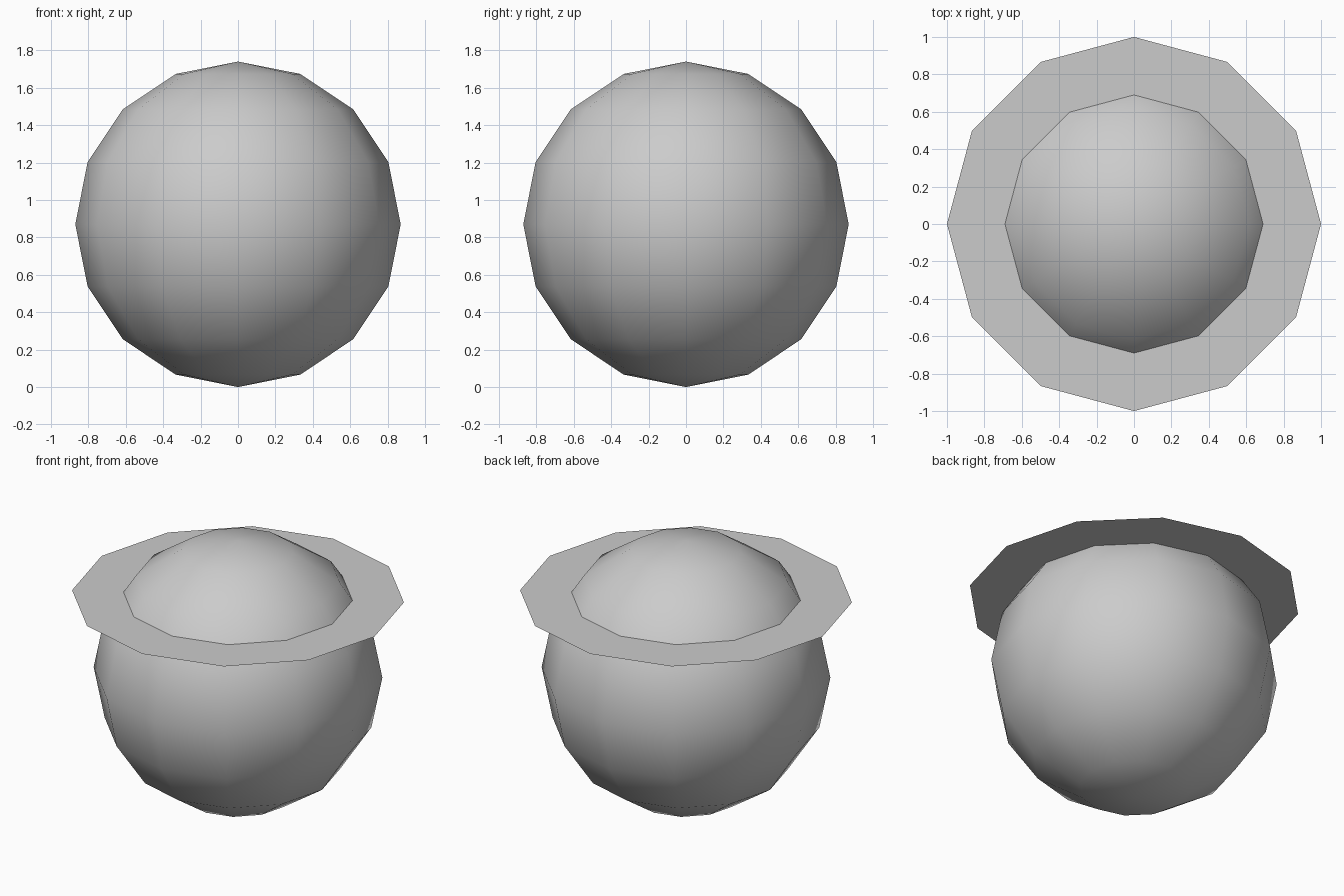
import bpy, bmesh
from math import cos, sin, tau

if "Cube" in bpy.data.objects:
    bpy.data.objects.remove(bpy.data.objects["Cube"])

SIDES = 12
RADIUS = 0.87
BRIM_Z = 1.373

# body: low-poly ball, smooth shaded
bpy.ops.mesh.primitive_uv_sphere_add(segments=SIDES, ring_count=8,
                                     radius=RADIUS, location=(0, 0, RADIUS))
body = bpy.context.object
body.name = "round_body"
bpy.ops.object.shade_smooth()

# brim: flat twelve-sided ring without thickness, its inner edge just inside the ball
bm = bmesh.new()


def loop(r):
    return [bm.verts.new((r * cos(tau * i / SIDES), r * sin(tau * i / SIDES), 0))
            for i in range(SIDES)]


outer, inner = loop(1.0), loop(0.685)
for i in range(SIDES):
    j = (i + 1) % SIDES
    bm.faces.new((outer[i], outer[j], inner[j], inner[i]))
mesh = bpy.data.meshes.new("flat_brim")
bm.to_mesh(mesh)
bm.free()
brim = bpy.data.objects.new("flat_brim", mesh)
brim.location.z = BRIM_Z
bpy.context.collection.objects.link(brim)
